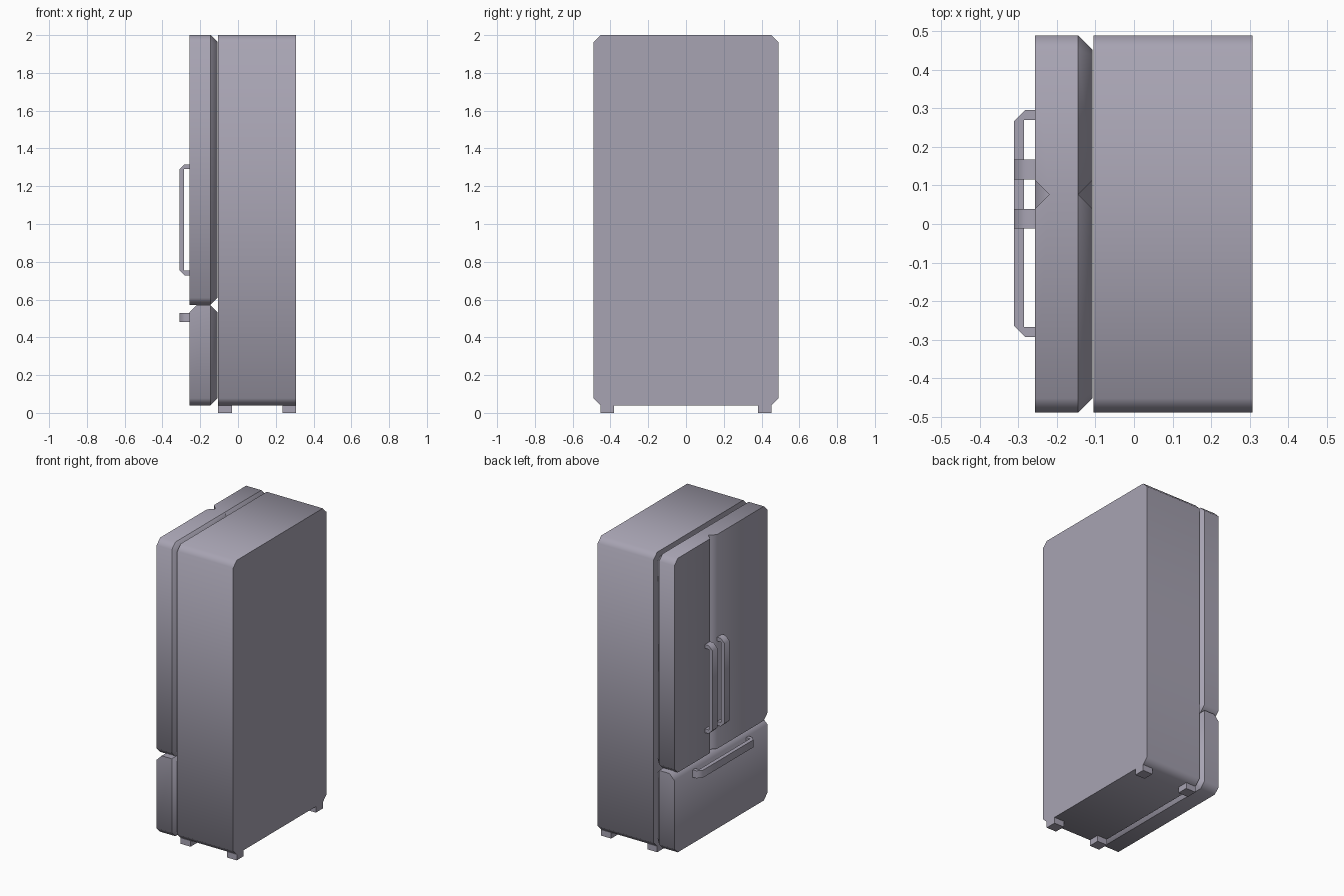
import bpy
import bmesh
import math

cube = bpy.data.objects.get("Cube")
if cube:
    bpy.data.objects.remove(cube, do_unlink=True)

mat = bpy.data.materials.new("steel_grey")
mat.use_nodes = True
colour = (0.39, 0.37, 0.45, 1)
mat.diffuse_color = colour
mat.node_tree.nodes["Principled BSDF"].inputs["Base Color"].default_value = colour

CHAMFER = 0.037
FRONT, BACK = -0.257, -0.108


def finish(bm, name):
    bmesh.ops.recalc_face_normals(bm, faces=bm.faces)
    mesh = bpy.data.meshes.new(name)
    bm.to_mesh(mesh)
    bm.free()
    mesh.materials.append(mat)
    obj = bpy.data.objects.new(name, mesh)
    bpy.context.collection.objects.link(obj)
    bpy.ops.object.select_all(action='DESELECT')
    obj.select_set(True)
    bpy.context.view_layer.objects.active = obj
    bpy.ops.object.shade_smooth_by_angle(angle=math.radians(60))
    return obj


def box(x, y, z):
    bm = bmesh.new()
    bmesh.ops.create_cube(bm, size=1)
    for v in bm.verts:
        v.co = [r[0] if c < 0 else r[1] for c, r in zip(v.co, (x, y, z))]
    return bm


def chamfer(bm, rule):
    """Bevel every edge whose two ends both satisfy the rule."""
    edges = [e for e in bm.edges if all(rule(v.co) for v in e.verts)]
    bmesh.ops.bevel(bm, geom=edges, offset=CHAMFER, offset_type='OFFSET',
                    segments=1, profile=0.5, affect='EDGES')


def near(a, b):
    return abs(a - b) < 1e-4


def panel(name, y, z, corners, front_edge):
    """Door slab: chosen corners cut, one front edge cut, back rim tapered."""
    bm = box((FRONT, BACK), y, z)
    edges = [e for e in bm.edges if near(e.verts[0].co.y, e.verts[1].co.y)
             and near(e.verts[0].co.z, e.verts[1].co.z)
             and any(near(e.verts[0].co.y, c[0]) and near(e.verts[0].co.z, c[1])
                     for c in corners)]
    bmesh.ops.bevel(bm, geom=edges, offset=CHAMFER, offset_type='OFFSET',
                    segments=1, profile=0.5, affect='EDGES')
    chamfer(bm, lambda co: near(co.x, FRONT) and front_edge(co))
    chamfer(bm, lambda co: near(co.x, BACK))
    obj = finish(bm, name)
    # Keep the start of the back taper crisp
    mesh = obj.data
    for e in mesh.edges:
        if all(near(mesh.vertices[i].co.x, BACK - CHAMFER) for i in e.vertices):
            e.use_edge_sharp = True


# Cabinet
cabinet = box((-0.105, 0.308), (-0.49, 0.49), (0.04, 2))
long_edges = [e for e in cabinet.edges
              if not near(e.verts[0].co.x, e.verts[1].co.x)]
bmesh.ops.bevel(cabinet, geom=long_edges, offset=CHAMFER, offset_type='OFFSET',
                segments=1, profile=0.5, affect='EDGES')
finish(cabinet, "cabinet")

# Two upper doors and the lower drawer
SPLIT, SEAM = 0.077, 0.572
for name, side in (("wide_door", -0.49), ("narrow_door", 0.49)):
    panel(name, sorted((side, SPLIT)), (SEAM, 2), [(side, SEAM), (side, 2)],
          lambda co: near(co.y, SPLIT))
panel("drawer", (-0.49, 0.49), (0.04, SEAM - 0.002),
      [(-0.49, 0.04), (0.49, 0.04)], lambda co: near(co.z, SEAM - 0.002))


# Handles: a bracket profile extruded across its width
def handle(name, start, end, low, high, upright):
    t, out, cut = 0.026, -0.311, 0.028
    side = [(FRONT, start), (out + cut, start), (out, start + cut)]
    inner = [(FRONT, start + t), (out + t, start + t)]

    def mirror(points):
        return [(x, start + end - s) for x, s in reversed(points)]

    outline = side + mirror(side) + mirror(inner)[::-1] + inner[::-1]
    bm = bmesh.new()

    def place(x, s, w):
        return bm.verts.new((x, w, s) if upright else (x, s, w))

    rings = [[place(x, s, w) for x, s in outline] for w in (low, high)]
    n = len(outline)
    for ring in rings:
        bm.faces.new(ring)
    for i in range(n):
        j = (i + 1) % n
        bm.faces.new((rings[0][i], rings[0][j], rings[1][j], rings[1][i]))
    finish(bm, name)


handle("narrow_door_handle", 0.728, 1.316, 0.115, 0.167, True)
handle("wide_door_handle", 0.728, 1.316, -0.012, 0.039, True)
handle("drawer_handle", -0.293, 0.296, 0.48, 0.53, False)

# Feet
for x_name, x in (("front", (-0.105, -0.032)), ("back", (0.235, 0.308))):
    for y_name, y in (("left", (0.38, 0.453)), ("right", (-0.453, -0.38))):
        finish(box(x, y, (0, 0.045)), f"{x_name}_{y_name}_foot")
